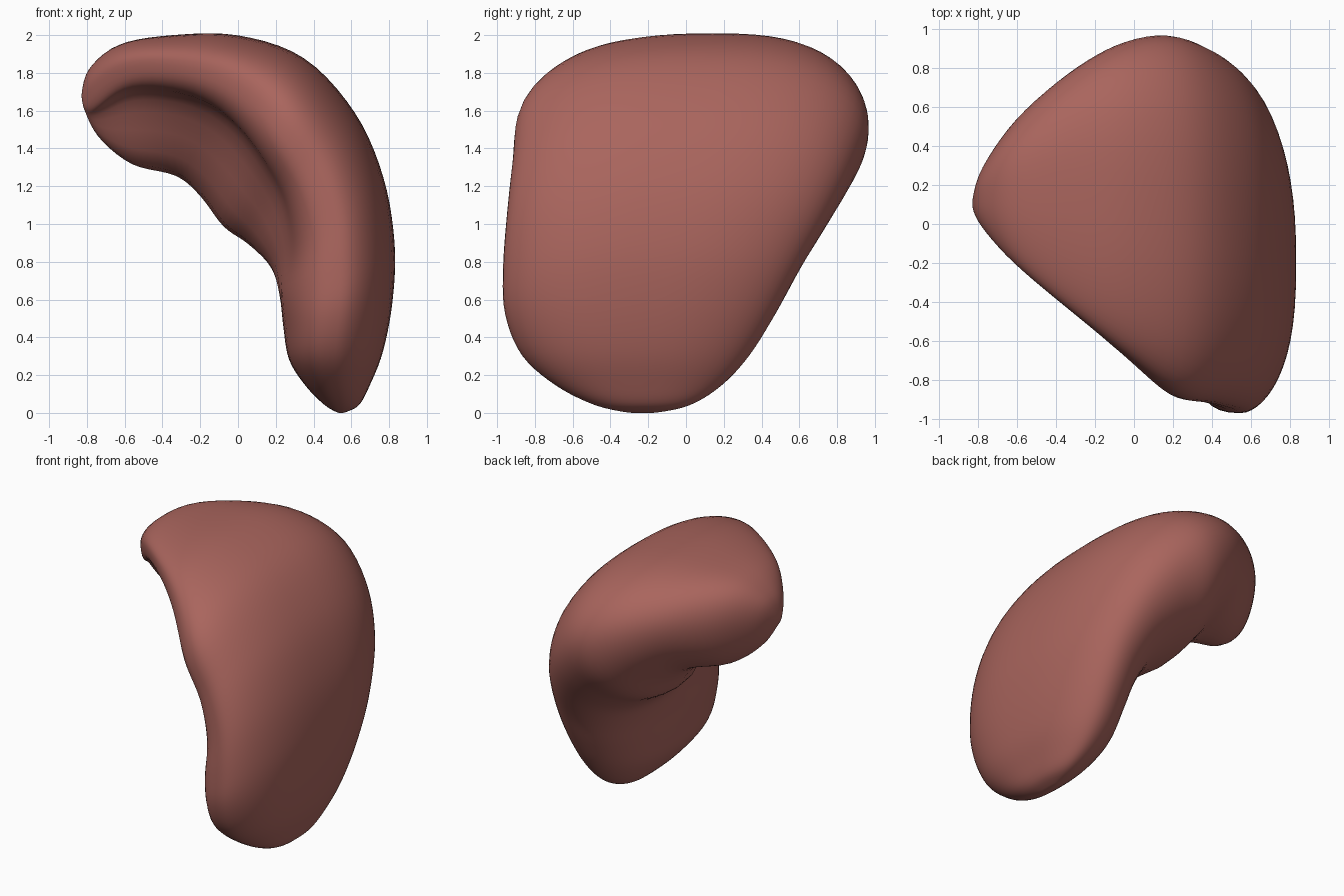
import bpy, bmesh, math
from mathutils import Vector

if "Cube" in bpy.data.objects:
    bpy.data.objects.remove(bpy.data.objects["Cube"])

# Cross-sections swept from the upper left tip to the lower tip:
# outer x, z, inner x, z, front y, back y, front rim depth, front thickness, groove depth
SECTIONS = [
    (-0.83, 1.68, -0.82, 1.62, 0.07, 0.14, 0.45, 1.00, 0.00),
    (-0.79, 1.82, -0.74, 1.46, -0.02, 0.30, 0.28, 0.70, 0.05),
    (-0.63, 1.95, -0.56, 1.31, -0.20, 0.54, 0.20, 0.46, 0.08),
    (-0.35, 2.00, -0.33, 1.25, -0.43, 0.77, 0.21, 0.47, 0.10),
    (0.00, 2.00, -0.20, 1.14, -0.67, 0.92, 0.26, 0.54, 0.10),
    (0.35, 1.88, -0.08, 0.98, -0.88, 0.97, 0.33, 0.64, 0.10),
    (0.62, 1.59, 0.05, 0.89, -0.92, 0.89, 0.38, 0.74, 0.08),
    (0.77, 1.25, 0.17, 0.77, -0.95, 0.76, 0.42, 0.88, 0.04),
    (0.83, 0.90, 0.22, 0.62, -0.97, 0.61, 0.46, 1.00, 0.00),
    (0.82, 0.60, 0.24, 0.45, -0.96, 0.48, 0.48, 1.00, 0.00),
    (0.77, 0.33, 0.27, 0.28, -0.87, 0.34, 0.50, 1.00, 0.00),
    (0.70, 0.15, 0.36, 0.14, -0.69, 0.19, 0.50, 1.00, 0.00),
    (0.64, 0.04, 0.46, 0.04, -0.48, 0.02, 0.50, 1.00, 0.00),
    (0.56, 0.00, 0.53, 0.00, -0.30, -0.16, 0.50, 1.00, 0.00),
]
STEPS, AROUND = 5, 56


def spow(v, p):
    return math.copysign(abs(v) ** p, v)


def spline(i, t):
    a, b, c, d = (SECTIONS[min(max(i + k, 0), len(SECTIONS) - 1)] for k in (-1, 0, 1, 2))
    return [0.5 * (2 * q + (r - p) * t + (2 * p - 5 * q + 4 * r - s) * t * t
                   + (3 * q - p - 3 * r + s) * t ** 3)
            for p, q, r, s in zip(a, b, c, d)]


def ring(sec):
    xo, zo, xi, zi, y0, y1, rim_f, thick_f, groove = sec
    pts = []
    for k in range(AROUND):
        a = 2 * math.pi * k / AROUND
        s, h = spow(math.cos(a), 0.8), math.sin(a)
        u = (s + 1) / 2
        rim = rim_f + (0.43 - rim_f) * u
        if h >= 0:                                   # domed outer face
            p = (0.5 + 1.3 * rim_f) * (1 - u) + 0.95 * u
            d = rim * (1 - abs(h) ** p)
        else:                                        # hollowed inner face
            w = min(1, max(0, (u - 0.13) / 0.40))
            w = w * w * (3 - 2 * w)
            t = thick_f + (1 - thick_f) * w
            t -= groove * math.exp(-((s + 0.45) / 0.25) ** 2)
            d = rim + (t - rim) * abs(h) ** (0.7 + 0.35 * u)
        pts.append(Vector((xo + (xi - xo) * d, y0 + (y1 - y0) * u, zo + (zi - zo) * d)))
    return pts


# Organ body: lofted rings closed at both tips
rings = [ring(spline(i, j / STEPS)) for i in range(len(SECTIONS) - 1) for j in range(STEPS)]
rings.append(ring(SECTIONS[-1]))
bm = bmesh.new()
loops = [[bm.verts.new(p) for p in r] for r in rings]
for a, b in zip(loops, loops[1:]):
    for k in range(AROUND):
        n = (k + 1) % AROUND
        bm.faces.new((a[k], a[n], b[n], b[k]))
for loop in (loops[0], loops[-1]):
    tip = bm.verts.new(sum((v.co for v in loop), Vector()) / AROUND)
    for k in range(AROUND):
        bm.faces.new((loop[k], loop[(k + 1) % AROUND], tip))
bmesh.ops.recalc_face_normals(bm, faces=bm.faces)
for f in bm.faces:
    f.smooth = True
mesh = bpy.data.meshes.new("organ_body")
bm.to_mesh(mesh)
bm.free()
body = bpy.data.objects.new("organ_body", mesh)
bpy.context.collection.objects.link(body)

# Soften the surface
soft = body.modifiers.new("soften", 'SMOOTH')
soft.factor = 0.5
soft.iterations = 3

# Reddish tissue colour
mat = bpy.data.materials.new("tissue")
mat.diffuse_color = (0.40, 0.13, 0.11, 1)
mat.use_nodes = True
mat.node_tree.nodes["Principled BSDF"].inputs["Base Color"].default_value = mat.diffuse_color
mesh.materials.append(mat)
